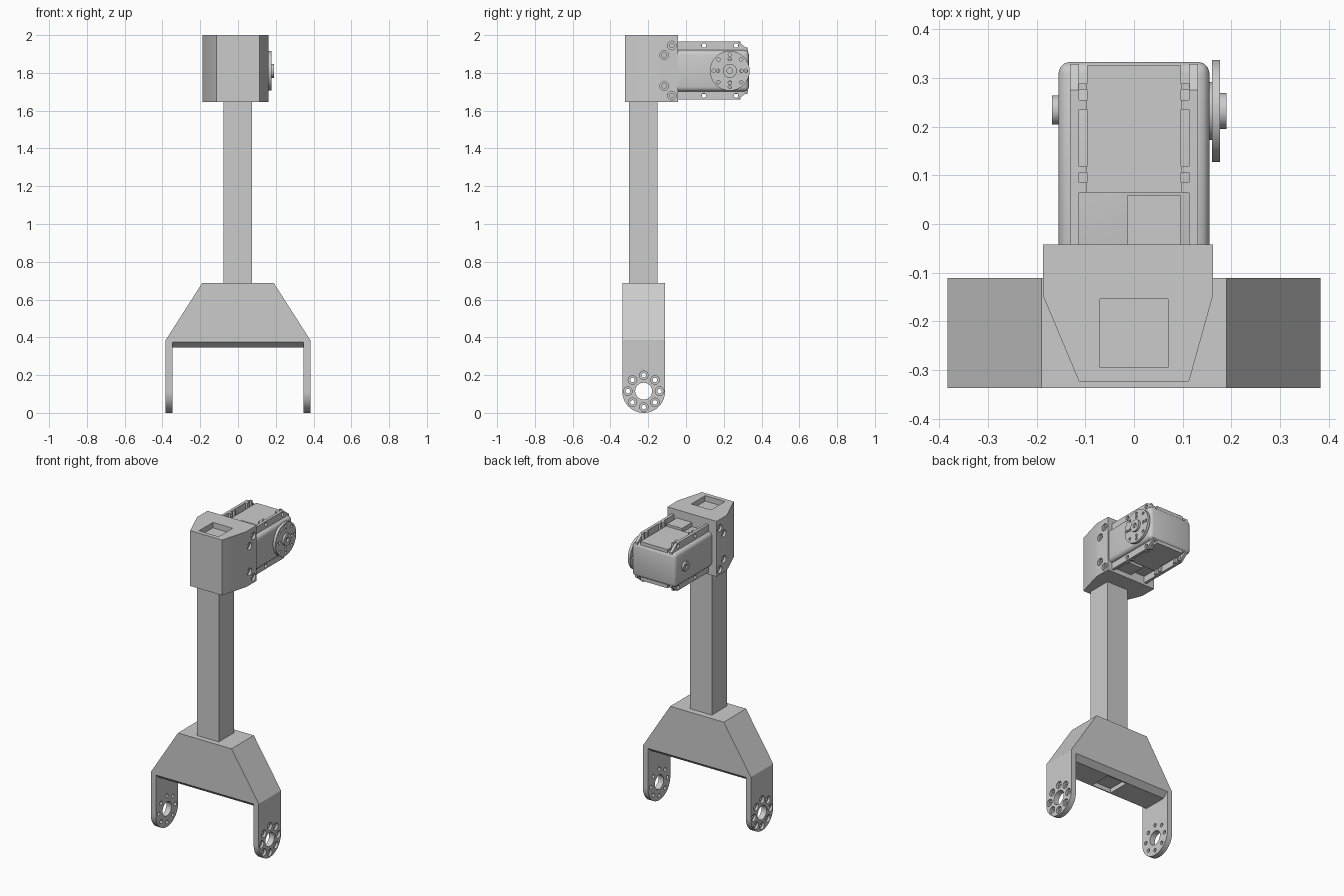
import bpy, bmesh, math
from mathutils import Vector

if "Cube" in bpy.data.objects:
    bpy.data.objects.remove(bpy.data.objects["Cube"])

grey = bpy.data.materials.new("light grey")
grey.use_nodes = True
grey.diffuse_color = (0.6, 0.6, 0.6, 1)
grey.node_tree.nodes["Principled BSDF"].inputs["Base Color"].default_value = grey.diffuse_color


def prism(name, axis, profile, lo, hi):
    """Extrude a 2D profile along an axis: x uses (y, z), y uses (x, z), z uses (x, y)."""
    place = {"x": lambda a, b, h: (h, a, b),
             "y": lambda a, b, h: (a, h, b),
             "z": lambda a, b, h: (a, b, h)}[axis]
    bm = bmesh.new()
    face = bm.faces.new([bm.verts.new(place(a, b, lo)) for a, b in profile])
    ext = bmesh.ops.extrude_face_region(bm, geom=[face])
    moved = [v for v in ext["geom"] if isinstance(v, bmesh.types.BMVert)]
    bmesh.ops.translate(bm, verts=moved, vec=Vector(place(0, 0, hi - lo)))
    bmesh.ops.recalc_face_normals(bm, faces=bm.faces)
    mesh = bpy.data.meshes.new(name)
    bm.to_mesh(mesh)
    bm.free()
    mesh.materials.append(grey)
    obj = bpy.data.objects.new(name, mesh)
    bpy.context.collection.objects.link(obj)
    return obj


def box(name, x, y, z):
    return prism(name, "z", [(x[0], y[0]), (x[1], y[0]), (x[1], y[1]), (x[0], y[1])], *z)


def arc(cy, cz, r, start=0, sweep=360, n=32):
    count = n if sweep == 360 else n + 1
    angles = [math.radians(start + sweep * i / n) for i in range(count)]
    return [(cy + r * math.cos(a), cz + r * math.sin(a)) for a in angles]


def disc(name, y, z, r, lo, hi, n=32):
    return prism(name, "x", arc(y, z, r, n=n), min(lo, hi), max(lo, hi))


def apply(obj, mod):
    bpy.context.view_layer.objects.active = obj
    bpy.ops.object.modifier_apply(modifier=mod.name)


def cut(target, cutters):
    """Subtract a group of separate cutters, then delete them."""
    bpy.ops.object.select_all(action="DESELECT")
    for c in cutters:
        c.select_set(True)
    tool = cutters[0]
    bpy.context.view_layer.objects.active = tool
    if len(cutters) > 1:
        bpy.ops.object.join()
    tool.hide_render = True
    mod = target.modifiers.new("cut", "BOOLEAN")
    mod.operation, mod.solver, mod.object = "DIFFERENCE", "EXACT", tool
    apply(target, mod)
    bpy.data.objects.remove(tool)


def round_edges(obj, width, segments=3):
    mod = obj.modifiers.new("round", "BEVEL")
    mod.width, mod.segments, mod.limit_method = width, segments, "ANGLE"
    apply(obj, mod)


def bolt_holes(target, centres, outer, inner, small=0.012, big=0.023):
    """Through holes with a wider counterbore on the outer side."""
    side = 1 if outer > inner else -1
    cut(target, [disc("hole", y, z, big, outer - side * 0.015, outer + side * 0.02, 16)
                 for y, z in centres])
    cut(target, [disc("hole", y, z, small, outer + side * 0.02, inner - side * 0.02, 12)
                 for y, z in centres])


# Fork: sloped shoulder, chamfered underside and two rounded arms
FRONT, BACK, MID = -0.337, -0.111, -0.224
pocket_x, pocket_y = (-0.07, 0.07), (-0.295, -0.154)
shoulder = prism("fork_shoulder", "y", [(-0.383, 0.375), (0.383, 0.375), (0.383, 0.385),
                 (0.19, 0.687), (-0.19, 0.687), (-0.383, 0.385)], FRONT, BACK)
under = prism("fork_underside", "x", [(FRONT, 0.375), (FRONT + 0.035, 0.345),
              (BACK - 0.035, 0.345), (BACK, 0.375)], -0.348, 0.348)
cut(under, [box("pocket", pocket_x, pocket_y, (0.3, 0.373))])

for side, label in ((1, "left"), (-1, "right")):
    arm = prism("fork_arm_" + label, "x",
                [(BACK, 0.376), (FRONT, 0.376)] + arc(MID, 0.113, 0.113, 180, 180),
                *sorted((side * 0.347, side * 0.383)))
    cut(arm, [disc("hole", MID, 0.115, 0.045, -0.5, 0.5)])
    bolt_holes(arm, arc(MID, 0.115, 0.084, n=8), side * 0.383, side * 0.347)

# Square column
box("column", (-0.078, 0.075), (-0.302, -0.15), (0.68, 1.66))

# Head block with a shallow square pocket on top
head = prism("head_block", "z", [(-0.187, -0.042), (0.162, -0.042), (0.162, -0.147),
             (0.113, -0.323), (-0.113, -0.323), (-0.187, -0.147)], 1.645, 2.0)
cut(head, [box("pocket", pocket_x, pocket_y, (1.965, 2.05))])
head_bolts = [(-0.075, 1.945), (-0.115, 1.895), (-0.115, 1.73), (-0.075, 1.68)]
bolt_holes(head, head_bolts, 0.162, 0.135)
bolt_holes(head, head_bolts, -0.187, -0.16)

# Motor housing
TOP, LOW, CZ, CY = 1.92, 1.702, 1.811, 0.232
body = box("motor_housing", (-0.155, 0.155), (-0.1, 0.333), (LOW, TOP))
round_edges(body, 0.024)

# Mounting rails on both sides, standing proud above and below the housing
for side, label in ((1, "left"), (-1, "right")):
    def span(a, b):
        return tuple(sorted((side * a, side * b)))
    rail = prism("mount_rail_" + label, "x",
                 [(-0.06, 1.66), (0.275, 1.66), (0.328, 1.70), (0.328, 1.925),
                  (0.275, 1.965), (-0.06, 1.965)], *span(0.113, 0.131))
    cut(rail, [disc("hole", y, z, 0.012, -0.3, 0.3, 12)
               for y in (0.095, 0.265) for z in (1.68, 1.945)])
    for z in ((TOP - 0.01, 1.965), (1.66, LOW + 0.01)):
        for y in (0.065, 0.235):
            box("nut_boss_" + label, span(0.097, 0.114), (y, y + 0.02), z)
            box("nut_boss_" + label, span(0.097, 0.114), (y + 0.041, y + 0.053), z)

# Raised covers and cable socket above and below
for z1, z2, label in ((TOP - 0.01, 1.935, "top"), (1.687, LOW + 0.01, "bottom")):
    box("motor_cover_" + label, (-0.097, 0.097), (0.065, 0.325), (z1, z2))
    box("cable_socket_" + label, (-0.013, 0.095), (-0.05, 0.06),
        (z1, z2 + 0.012) if label == "top" else (z1 - 0.012, z2))

# Output horn with bolt pattern and hollow hub
horn = disc("output_horn", CY, CZ, 0.105, 0.16, 0.177, 48)
cut(horn, [disc("hole", y, z, 0.009, 0.15, 0.2, 12)
           for y, z in arc(CY, CZ, 0.085, n=8) + arc(CY, CZ, 0.062, n=4)])
disc("horn_shaft", CY, CZ, 0.06, 0.14, 0.165)
hub = disc("horn_hub", CY, CZ, 0.037, 0.15, 0.19)
cut(hub, [disc("hole", CY, CZ, 0.015, 0.17, 0.25, 16)])

# Idler boss on the opposite side
idler = disc("idler_boss", CY + 0.002, CZ, 0.03, -0.168, -0.14)
cut(idler, [disc("hole", CY + 0.002, CZ, 0.012, -0.2, -0.158, 16)])

# Smooth curved surfaces, keep hard edges
bpy.ops.object.select_all(action="DESELECT")
for obj in bpy.context.collection.objects:
    if obj.type == "MESH":
        obj.select_set(True)
        bpy.context.view_layer.objects.active = obj
bpy.ops.object.shade_smooth_by_angle(angle=math.radians(32))
